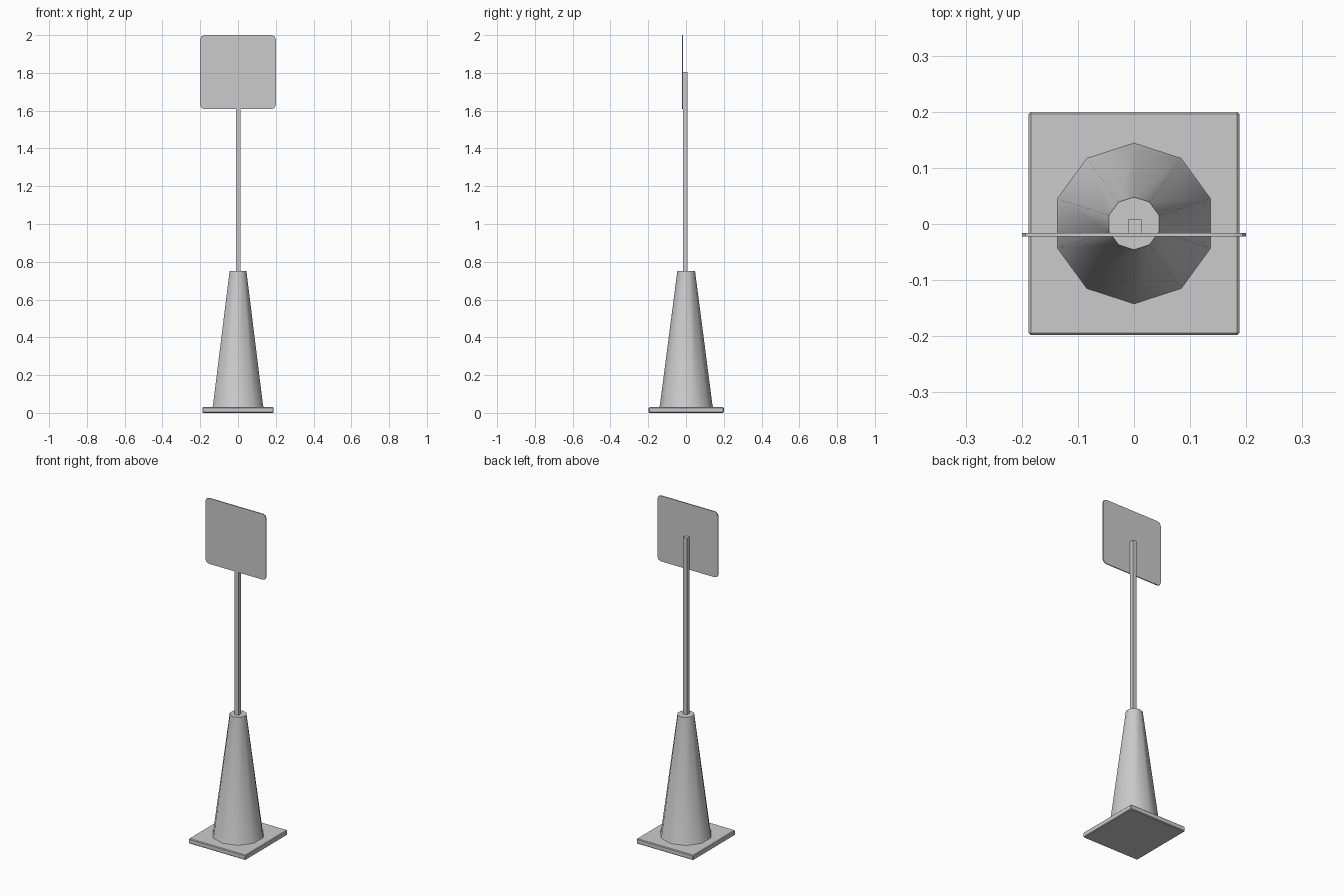
import bpy, bmesh, math
from mathutils import Matrix

cube = bpy.data.objects.get("Cube")
if cube:
    bpy.data.objects.remove(cube, do_unlink=True)

# One plain grey for every part
grey = bpy.data.materials.new("light_grey")
grey.use_nodes = True
colour = (0.6, 0.6, 0.6, 1)
grey.diffuse_color = colour
grey.node_tree.nodes["Principled BSDF"].inputs["Base Color"].default_value = colour


def finish(name, bm, smooth=None):
    bmesh.ops.recalc_face_normals(bm, faces=bm.faces[:])
    mesh = bpy.data.meshes.new(name)
    bm.to_mesh(mesh)
    bm.free()
    mesh.materials.append(grey)
    obj = bpy.data.objects.new(name, mesh)
    bpy.context.collection.objects.link(obj)
    if smooth:
        bpy.ops.object.select_all(action="DESELECT")
        obj.select_set(True)
        bpy.context.view_layer.objects.active = obj
        bpy.ops.object.shade_smooth_by_angle(angle=math.radians(smooth))
    return obj


def box(name, low, high, bevel=0, axis=None, segments=1):
    """Box between two corners; bevels all edges, or those along one axis."""
    bm = bmesh.new()
    size = [b - a for a, b in zip(low, high)]
    middle = [(a + b) / 2 for a, b in zip(low, high)]
    bmesh.ops.create_cube(bm, size=1, matrix=Matrix.Translation(middle) @ Matrix.Diagonal((*size, 1)))
    if bevel:
        edges = [e for e in bm.edges if axis is None
                 or abs((e.verts[0].co - e.verts[1].co).normalized()[axis]) > 0.9]
        bmesh.ops.bevel(bm, geom=edges, offset=bevel, segments=segments,
                        profile=0.5, affect="EDGES")
    return finish(name, bm)


def lathe(name, profile, sides, centre_y):
    """Capped stack of polygon rings with a corner pointing to the back."""
    bm = bmesh.new()
    rings = []
    for radius, z in profile:
        angles = [math.pi / 2 + math.tau * i / sides for i in range(sides)]
        rings.append([bm.verts.new((radius * math.cos(a), centre_y + radius * math.sin(a), z))
                      for a in angles])
    for lower, upper in zip(rings, rings[1:]):
        for i in range(sides):
            j = (i + 1) % sides
            bm.faces.new((lower[i], lower[j], upper[j], upper[i]))
    bm.faces.new(rings[0])
    bm.faces.new(rings[-1])
    return finish(name, bm, smooth=40)


# Square foot with softened edges
box("base_plate", (-0.188, -0.198, 0), (0.188, 0.2, 0.03), bevel=0.004)
# Ten-sided cone with a slight flare at its foot
lathe("cone", [(0.144, 0.028), (0.139, 0.042), (0.047, 0.75)], 10, 0.001)
# Square pole rising from the cone
box("pole", (-0.011, -0.016, 0.74), (0.013, 0.008, 1.805))
# Thin sign board with rounded corners
box("sign_board", (-0.2, -0.022, 1.608), (0.2, -0.016, 2), bevel=0.022, axis=1, segments=2)
